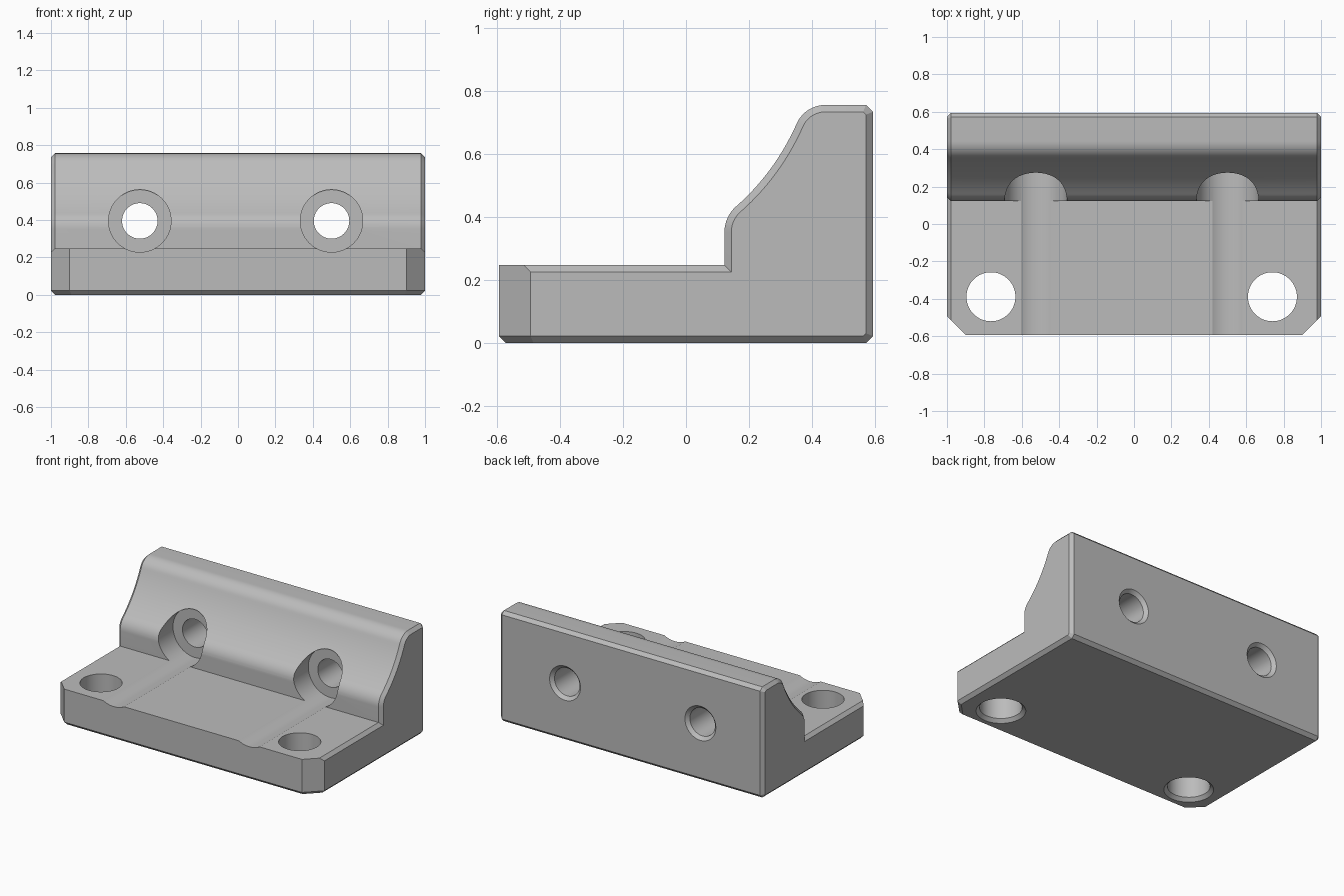
import bpy, bmesh, math
from mathutils import Vector, Matrix
from mathutils.geometry import interpolate_bezier

if "Cube" in bpy.data.objects:
    bpy.data.objects.remove(bpy.data.objects["Cube"], do_unlink=True)

CH = 0.022            # small edge chamfer
DEPTH, TOP, LEDGE = 0.594, 0.757, 0.248


def make_object(name, bm):
    bmesh.ops.recalc_face_normals(bm, faces=bm.faces)
    mesh = bpy.data.meshes.new(name)
    bm.to_mesh(mesh)
    bm.free()
    obj = bpy.data.objects.new(name, mesh)
    bpy.context.collection.objects.link(obj)
    return obj


def arc(cy, cz, r, start, end, steps=10):
    angles = [math.radians(start + (end - start) * i / steps) for i in range(steps + 1)]
    return [(cy + r * math.cos(a), cz + r * math.sin(a)) for a in angles]


# Side profile: base ledge, S-shaped slope, upright back
low = arc(0.232, 0.352, 0.11, 180, 129)
high = arc(0.443, TOP - 0.1, 0.1, 159, 90)


def tangent(a, b):
    return (Vector(b) - Vector(a)).normalized() * 0.107


slope = interpolate_bezier(Vector(low[-1]), Vector(low[-1]) + tangent(low[-2], low[-1]),
                           Vector(high[0]) - tangent(high[0], high[1]), Vector(high[0]), 17)
profile = [(-DEPTH, CH), (-DEPTH, LEDGE), (0.122, LEDGE)]
profile += low + [tuple(p) for p in slope[1:-1]] + high
profile += [(DEPTH - CH, TOP), (DEPTH, TOP - CH), (DEPTH, CH), (DEPTH - CH, 0), (CH - DEPTH, 0)]

# Extrude the profile across the width and chamfer both ends
bm = bmesh.new()
cap = bm.faces.new([bm.verts.new((-1, y, z)) for y, z in profile])
ext = bmesh.ops.extrude_face_region(bm, geom=[cap], use_keep_orig=True)
bmesh.ops.translate(bm, vec=(2, 0, 0), verts=[v for v in ext["geom"] if isinstance(v, bmesh.types.BMVert)])
bmesh.ops.recalc_face_normals(bm, faces=bm.faces)
ends = [e for e in bm.edges if abs(e.verts[0].co.x - e.verts[1].co.x) < 0.001]
bmesh.ops.bevel(bm, geom=ends, offset=CH, offset_type='OFFSET', segments=1, affect='EDGES')

# Slice off the front corners, then chamfer their bottom edges
for side in (-1, 1):
    for normal, point in (((side, -1, 0), (side * 0.9, -DEPTH, 0)),
                          ((side, -1, -math.sqrt(2)), (side * 0.9, -DEPTH, CH))):
        cut = bmesh.ops.bisect_plane(bm, geom=bm.verts[:] + bm.edges[:] + bm.faces[:], dist=1e-5,
                                     plane_co=point, plane_no=Vector(normal).normalized(), clear_outer=True)
        rim = [g for g in cut["geom_cut"] if isinstance(g, bmesh.types.BMEdge) and g.is_boundary]
        bmesh.ops.edgeloop_fill(bm, edges=rim)
bracket = make_object("angle_bracket", bm)


def drill(name, steps, matrix, count=64):
    """Stepped round cutter along local z from (radius, height) pairs."""
    bm = bmesh.new()
    rings = [[bm.verts.new((r * math.cos(math.tau * i / count), r * math.sin(math.tau * i / count), h))
              for i in range(count)] for r, h in steps]
    for a, b in zip(rings, rings[1:]):
        for i in range(count):
            j = (i + 1) % count
            bm.faces.new((a[i], a[j], b[j], b[i]))
    bm.faces.new(rings[0])
    bm.faces.new(rings[-1])
    obj = make_object(name, bm)
    obj.matrix_world = matrix
    obj.hide_render = True
    return obj


# Counterbored screw holes through the upright, mounting holes through the base
along_y = Matrix.Rotation(-math.pi / 2, 4, 'X')
screw = [(0.167, -0.8), (0.167, 0.285), (0.095, 0.285), (0.095, DEPTH - CH),
         (0.118, DEPTH + 0.001), (0.118, 0.7)]
mount = [(0.154, -0.1), (0.154, -0.001), (0.131, CH), (0.131, 0.5)]
cutters = []
for x in (-0.525, 0.5):
    cutters.append(drill("screw_cutter", screw, Matrix.Translation((x, 0, 0.395)) @ along_y))
for x in (-0.765, 0.74):
    cutters.append(drill("mount_cutter", mount, Matrix.Translation((x, -0.389, 0))))
for cutter in cutters:
    mod = bracket.modifiers.new("hole", 'BOOLEAN')
    mod.operation, mod.solver, mod.object = 'DIFFERENCE', 'EXACT', cutter

# Bake the holes and drop the cutters
graph = bpy.context.evaluated_depsgraph_get()
baked = bpy.data.meshes.new_from_object(bracket.evaluated_get(graph))
bracket.modifiers.clear()
bracket.data = baked
for cutter in cutters:
    bpy.data.objects.remove(cutter, do_unlink=True)

# Plain grey finish
grey = bpy.data.materials.new("plain_grey")
grey.use_nodes = True
colour = (0.5, 0.5, 0.5, 1)
grey.diffuse_color = colour
grey.node_tree.nodes["Principled BSDF"].inputs["Base Color"].default_value = colour
bracket.data.materials.clear()
bracket.data.materials.append(grey)

bpy.ops.object.select_all(action='DESELECT')
bracket.select_set(True)
bpy.context.view_layer.objects.active = bracket
bpy.ops.object.shade_smooth_by_angle(angle=math.radians(25))
